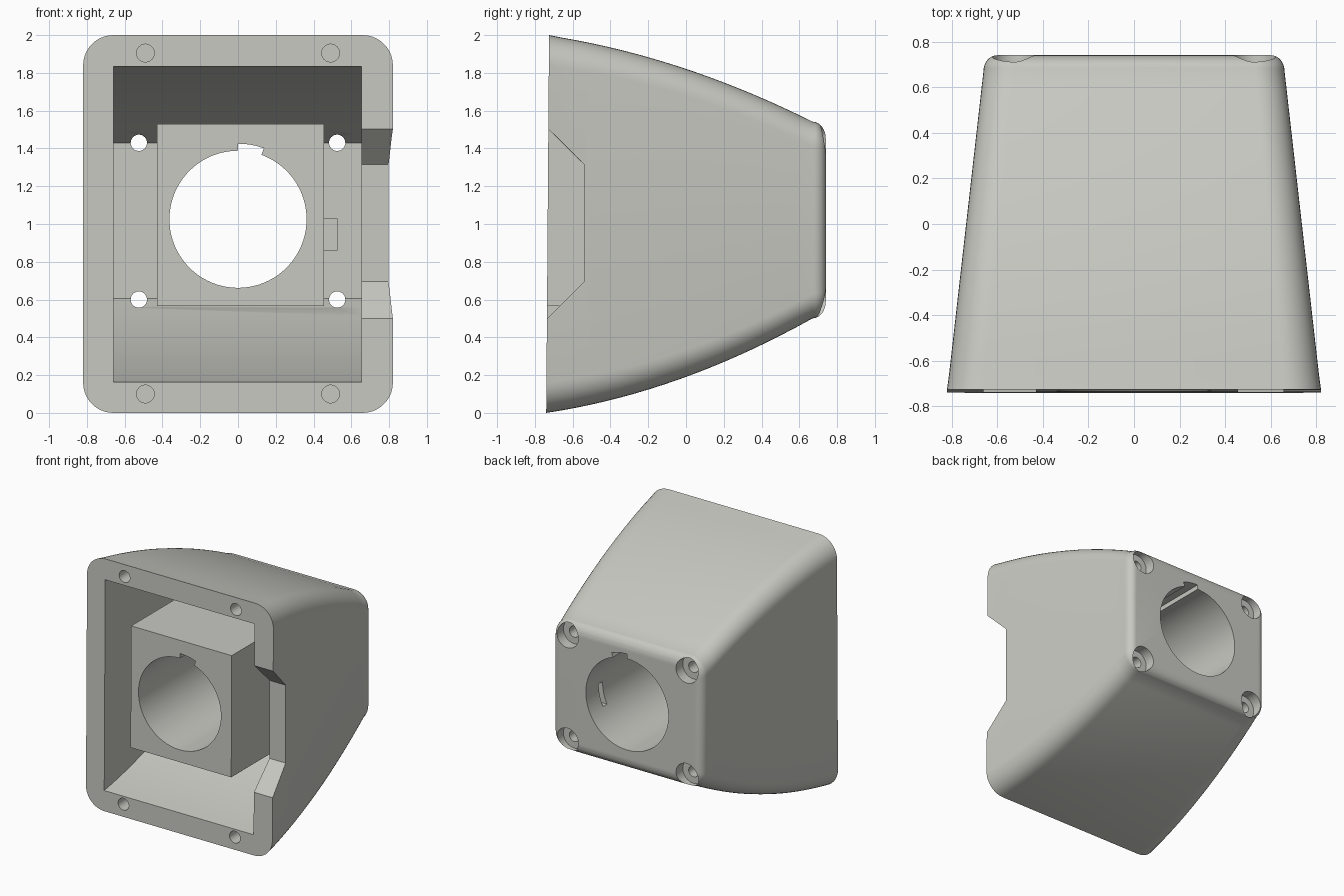
import bpy, bmesh, math

if "Cube" in bpy.data.objects:
    bpy.data.objects.remove(bpy.data.objects["Cube"])

FRONT, SHOULDER, BACK = -0.74, 0.67, 0.74

mat = bpy.data.materials.new("light_grey")
mat.diffuse_color = (0.58, 0.58, 0.54, 1)
mat.use_nodes = True
mat.node_tree.nodes["Principled BSDF"].inputs["Base Color"].default_value = mat.diffuse_color


def loft(name, rings):
    """Closed solid through rings of equal point count."""
    bm = bmesh.new()
    vs = [[bm.verts.new(p) for p in r] for r in rings]
    n = len(vs[0])
    for a, b in zip(vs, vs[1:]):
        for i in range(n):
            j = (i + 1) % n
            bm.faces.new((a[i], a[j], b[j], b[i]))
    bm.faces.new(vs[0])
    bm.faces.new(vs[-1][::-1])
    bmesh.ops.recalc_face_normals(bm, faces=bm.faces[:])
    me = bpy.data.meshes.new(name)
    bm.to_mesh(me)
    bm.free()
    ob = bpy.data.objects.new(name, me)
    bpy.context.collection.objects.link(ob)
    return ob


def prism_y(name, pts, y0, y1):
    return loft(name, [[(x, y, z) for x, z in pts] for y in (y0, y1)])


def box(name, x0, x1, y0, y1, z0, z1):
    return prism_y(name, [(x0, z0), (x1, z0), (x1, z1), (x0, z1)], y0, y1)


def cylinder(name, x, z, r, y0, y1, n=40):
    pts = [(x + r * math.cos(2 * math.pi * i / n), z + r * math.sin(2 * math.pi * i / n)) for i in range(n)]
    return prism_y(name, pts, y0, y1)


def cut(target, tool):
    """Subtract the tool from the target and remove it."""
    m = target.modifiers.new("cut", 'BOOLEAN')
    m.operation, m.solver, m.object = 'DIFFERENCE', 'EXACT', tool
    bpy.context.view_layer.objects.active = target
    bpy.ops.object.modifier_apply(modifier=m.name)
    bpy.data.objects.remove(tool)


def limits(y):
    """Half width, bottom and top of the tapering shell at depth y."""
    d = y - FRONT
    L = SHOULDER - FRONT
    low = 0.15 * d + 0.41 * d * d / (2 * L)
    high = 2 - 0.15 * d - 0.35 * d * d / (2 * L)
    return 0.82 - 0.16 * d / L, low, high


def rounded(y, w, low, high, r, tilt=0.0, n=9):
    pts = []
    for k, (sx, cz) in enumerate([(1, high - r), (-1, high - r), (-1, low + r), (1, low + r)]):
        for i in range(n + 1):
            a = math.pi / 2 * (k + i / n)
            z = cz + r * math.sin(a)
            pts.append((sx * (w - r) + r * math.cos(a), y + tilt * z, z))
    return pts


# Outer shell: bowed top and bottom, tapered sides, rolled back edge
rings = []
for i in range(19):
    t = i / 18
    y = FRONT + (SHOULDER - FRONT) * t
    rings.append(rounded(y, *limits(y), 0.16 - 0.03 * t, 0.0075 if i == 0 else 0))
w, low, high = limits(SHOULDER)
for i in range(1, 9):
    a = math.pi / 2 * i / 8
    s = 1 - math.cos(a)
    rings.append(rounded(SHOULDER + (BACK - SHOULDER) * math.sin(a),
                         w - 0.06 * s, low + 0.09 * s, high - 0.09 * s, 0.13 - 0.06 * s))
housing = loft("housing", rings)

# Cavity around the central block, which stays flush with the front
rings = []
for i in range(-1, 15):
    t = max(i, 0) / 14
    y = FRONT + (0.55 - FRONT) * t
    _, lo, hi = limits(y)
    off = 0.163 + 0.008 * t
    rings.append([(x, y if i >= 0 else -0.95, z) for x, z in
                  [(-0.66, lo + off), (0.655, lo + off), (0.655, hi - off), (-0.66, hi - off)]])
cavity = loft("cavity", rings)
cut(cavity, box("central_block", -0.43, 0.455, -1.1, 0.8, 0.565, 1.53))
cut(housing, cavity)

# Central bore with a keyway at its top
cut(housing, cylinder("bore", 0, 1.025, 0.363, -1, 1, 80))
angles = [math.radians(70 + 20 * i / 6) for i in range(7)]
key = [(r * math.cos(a), 1.025 + r * math.sin(a))
       for r, seq in ((0.4, angles), (0.3, angles[::-1])) for a in seq]
cut(housing, prism_y("keyway", key, -1, 1))

# Thin slot from the bore into the back wall
cut(housing, box("slot", 0.3, 0.525, 0.53, 0.58, 0.86, 1.03))

# Side notch with slanted ends
notch = [(-0.95, 1.505), (-0.73, 1.505), (-0.54, 1.315), (-0.54, 0.695), (-0.735, 0.50), (-0.95, 0.50)]
cut(housing, loft("notch", [[(x, y, z) for y, z in notch] for x in (0.6, 0.95)]))

# Blind rim holes, and counterbored through holes at the back
for s in (-1, 1):
    for z in (0.1, 1.905):
        cut(housing, cylinder("rim_hole", 0.49 * s, z, 0.047, -0.9, -0.52))
    for z in (0.6, 1.43):
        cut(housing, cylinder("through_hole", 0.525 * s, z, 0.043, 0.2, 1))
        cut(housing, cylinder("counterbore", 0.525 * s, z, 0.095, 0.655, 1))

# Finish
housing.data.materials.clear()
housing.data.materials.append(mat)
for p in housing.data.polygons:
    p.material_index = 0
bpy.ops.object.select_all(action='DESELECT')
housing.select_set(True)
bpy.context.view_layer.objects.active = housing
bpy.ops.object.shade_smooth_by_angle(angle=math.radians(30))
